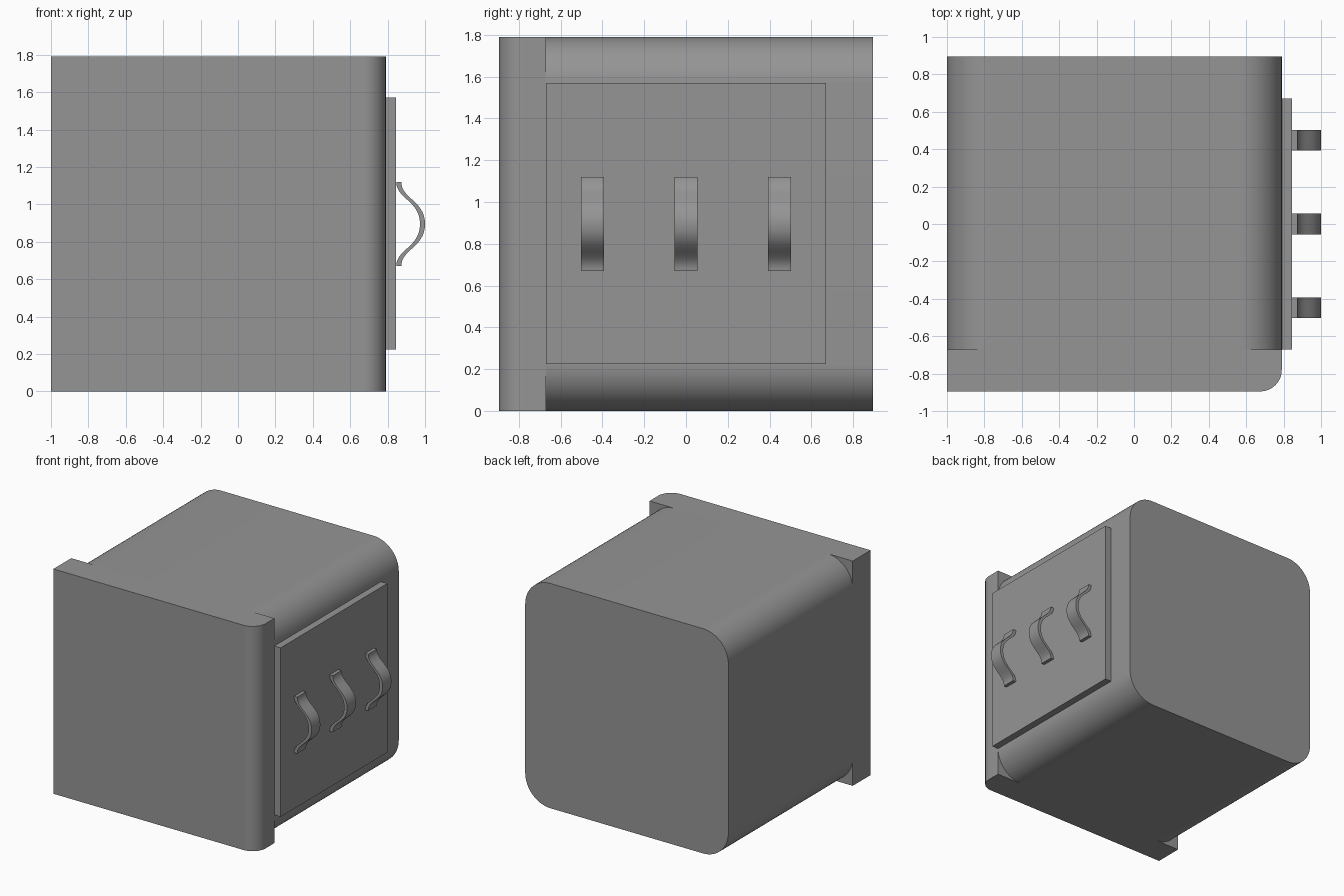
import bpy, bmesh
from math import sin, cos, pi, radians
from mathutils import Vector, geometry

if "Cube" in bpy.data.objects:
    bpy.data.objects.remove(bpy.data.objects["Cube"])

X0, X1, Y0, Y1, H = -1.0, 0.79, -0.895, 0.895, 1.79
SEAM = -0.67

grey = bpy.data.materials.new("dark_grey")
grey.diffuse_color = (0.3, 0.3, 0.3, 1)
grey.use_nodes = True
grey.node_tree.nodes["Principled BSDF"].inputs["Base Color"].default_value = grey.diffuse_color


def prism(name, pts, vec):
    """Extrude a closed planar outline along a vector."""
    bm = bmesh.new()
    face = bm.faces.new([bm.verts.new(p) for p in pts])
    ext = bmesh.ops.extrude_face_region(bm, geom=[face], use_keep_orig=True)
    moved = [g for g in ext["geom"] if isinstance(g, bmesh.types.BMVert)]
    bmesh.ops.translate(bm, verts=moved, vec=vec)
    bmesh.ops.recalc_face_normals(bm, faces=bm.faces)
    me = bpy.data.meshes.new(name)
    bm.to_mesh(me)
    bm.free()
    me.materials.append(grey)
    ob = bpy.data.objects.new(name, me)
    bpy.context.collection.objects.link(ob)
    bpy.ops.object.select_all(action='DESELECT')
    ob.select_set(True)
    bpy.context.view_layer.objects.active = ob
    bpy.ops.object.shade_smooth_by_angle(angle=radians(30))
    return ob


def arc(cx, cy, r, start, n=16):
    """Quarter circle points."""
    return [(cx + r * cos(start + pi / 2 * i / n),
             cy + r * sin(start + pi / 2 * i / n)) for i in range(n + 1)]


# Main body: rounded square running front to back
r = 0.223
outline = []
for cx, cz, a in ((X1 - r, H - r, 0), (X0 + r, H - r, pi / 2),
                  (X0 + r, r, pi), (X1 - r, r, 3 * pi / 2)):
    outline += arc(cx, cz, r, a)
prism("body", [(x, SEAM, z) for x, z in outline], (0, Y1 - SEAM, 0))

# Front slab with one rounded vertical edge
c = 0.115
slab = [(X1, SEAM), (X0, SEAM), (X0, Y0)] + arc(X1 - c, Y0 + c, c, 3 * pi / 2)
prism("front_slab", [(x, y, 0) for x, y in slab], (0, 0, H))

# Raised side panel
prism("side_panel", [(X1, -0.671, 0.224), (X1, 0.671, 0.224),
                     (X1, 0.671, 1.57), (X1, -0.671, 1.57)], (0.056, 0, 0))

# Three bowed handles: mirrored S-curve, shifted sideways for thickness
mid = H / 2
half = [p.to_2d() for p in geometry.interpolate_bezier(
    Vector((0.846, 1.12)), Vector((0.846, 1.03)),
    Vector((0.973, 1.02)), Vector((0.973, mid)), 17)]
inner = half + [Vector((p.x, 2 * mid - p.y)) for p in half[-2::-1]]
outer = [p + Vector((0.027, 0)) for p in inner]
loop = outer + inner[::-1]
for y, label in ((-0.447, "front"), (0, "middle"), (0.447, "back")):
    prism("handle_" + label, [(p.x, y - 0.055, p.y) for p in loop], (0, 0.11, 0))
